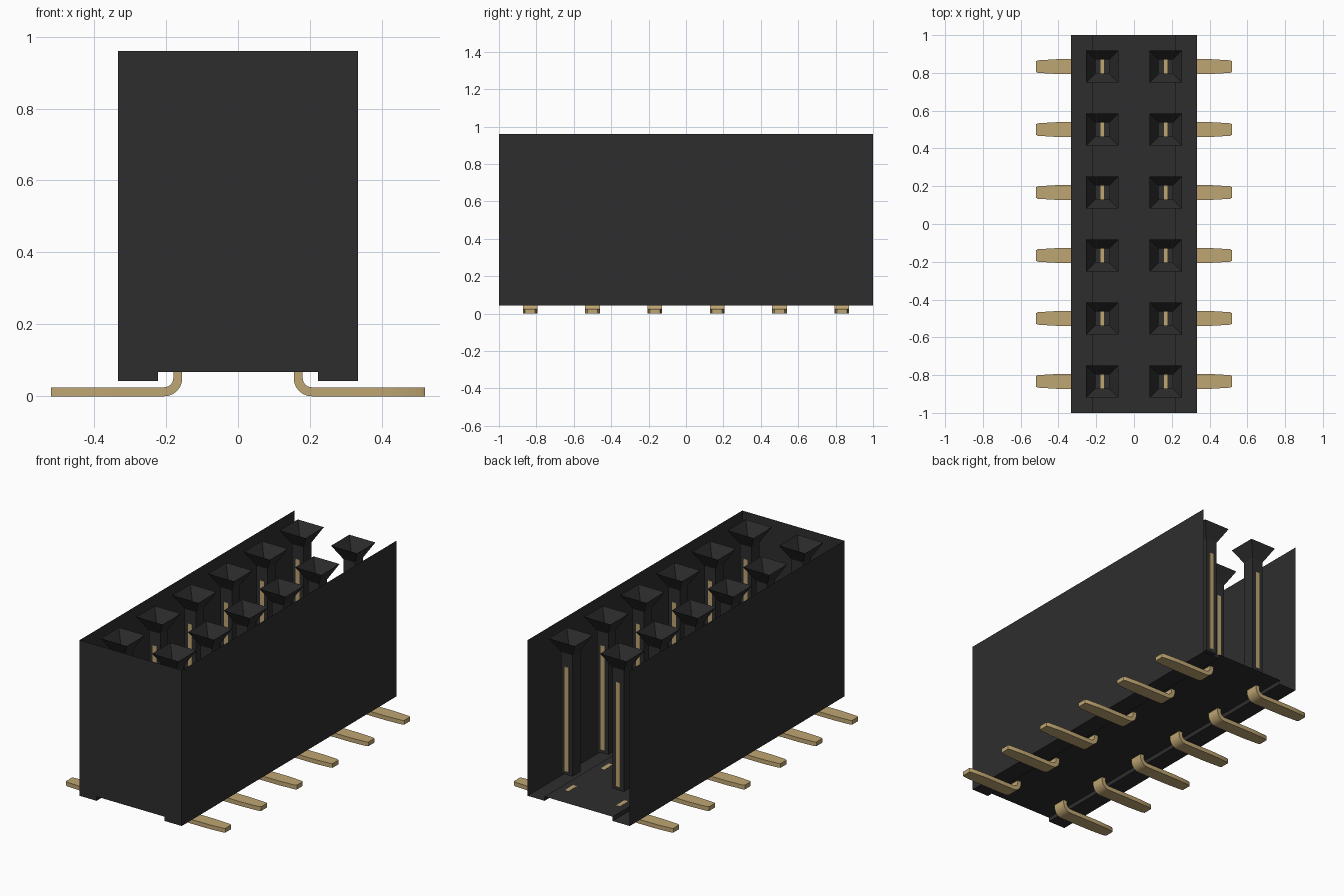
import bpy, bmesh, math

cube = bpy.data.objects.get("Cube")
if cube:
    bpy.data.objects.remove(cube, do_unlink=True)


def material(name, rgb):
    m = bpy.data.materials.new(name)
    m.use_nodes = True
    m.diffuse_color = (*rgb, 1)
    m.node_tree.nodes["Principled BSDF"].inputs["Base Color"].default_value = (*rgb, 1)
    return m


black = material("black plastic", (0.027, 0.027, 0.027))
gold = material("gold metal", (0.52, 0.38, 0.17))

TOP, FLOOR, FOOT = 0.96, 0.067, 0.042
HALF_X, STEP_X = 0.333, 0.222
PIN_X = 0.168
ROWS = [(i - 2.5) / 3 for i in range(6)]


def loft(name, rings, mat, open_test=None, flip=False):
    """Skin a list of equal vertex rings, cap both ends, drop unwanted faces."""
    bm = bmesh.new()
    rings = [[bm.verts.new(p) for p in ring] for ring in rings]
    n = len(rings[0])
    for a, b in zip(rings, rings[1:]):
        for i in range(n):
            j = (i + 1) % n
            bm.faces.new((a[i], a[j], b[j], b[i]))
    bm.faces.new(rings[0])
    bm.faces.new(rings[-1])
    bmesh.ops.recalc_face_normals(bm, faces=bm.faces)
    if open_test:
        gone = [f for f in bm.faces if open_test(f.calc_center_median())]
        bmesh.ops.delete(bm, geom=gone, context="FACES")
    if flip:
        bmesh.ops.reverse_faces(bm, faces=bm.faces)
    mesh = bpy.data.meshes.new(name)
    bm.to_mesh(mesh)
    bm.free()
    mesh.materials.append(mat)
    return mesh


def place(name, mesh, x=0, y=0):
    ob = bpy.data.objects.new(name, mesh)
    ob.location = (x, y, 0)
    bpy.context.collection.objects.link(ob)
    return ob


def square(hx, hy, z):
    return [(-hx, -hy, z), (hx, -hy, z), (hx, hy, z), (-hx, hy, z)]


# Housing: thin shell with stepped underside, open at the top and the back
half = [(STEP_X, FLOOR), (STEP_X, FOOT), (HALF_X, FOOT), (HALF_X, TOP)]
profile = half + [(-x, z) for x, z in reversed(half)]
housing = loft("housing", [[(x, y, z) for x, z in profile] for y in (-1, 1)], black,
               lambda c: c.z > TOP - 0.001 or c.y > 0.999)
place("housing", housing)

# Socket: funnel mouth leading into a square blind hole
socket = loft("socket", [square(0.085, 0.085, TOP), square(0.037, 0.037, TOP - 0.085),
                         square(0.037, 0.037, 0.16)], black,
              lambda c: c.z > TOP - 0.001, flip=True)

# Contact blade inside each socket
contact = loft("contact", [square(0.013, 0.0385, 0.18), square(0.013, 0.0385, 0.795)], gold)


# Leg: flat foot, rounded bend and short upright
def leg_mesh(name, side):
    stations = [(0.52, 0.025, 0.52, 0, 0.027), (0.51, 0.025, 0.51, 0, 0.033),
                (0.41, 0.025, 0.41, 0, 0.039)]
    for i in range(7):
        a = math.radians(i * 15)
        s, c = math.sin(a), math.cos(a)
        stations.append((0.205 - 0.025 * s, 0.05 - 0.025 * c,
                         0.205 - 0.05 * s, 0.05 - 0.05 * c, 0.039))
    stations.append((0.18, FLOOR + 0.001, 0.155, FLOOR + 0.001, 0.039))
    rings = [[(side * xi, -w, zi), (side * xi, w, zi), (side * xo, w, zo), (side * xo, -w, zo)]
             for xi, zi, xo, zo, w in stations]
    return loft(name, rings, gold)


for side, label in ((1, "left"), (-1, "right")):
    leg = leg_mesh("leg_" + label, side)
    for i, y in enumerate(ROWS, 1):
        tag = f"_{label}_{i}"
        place("socket" + tag, socket, side * PIN_X, y)
        place("contact" + tag, contact, side * PIN_X, y)
        ob = place("leg" + tag, leg, 0, y)
    # Smooth the bend of the shared leg mesh
    bpy.ops.object.select_all(action="DESELECT")
    ob.select_set(True)
    bpy.context.view_layer.objects.active = ob
    bpy.ops.object.shade_smooth_by_angle(angle=math.radians(30))
